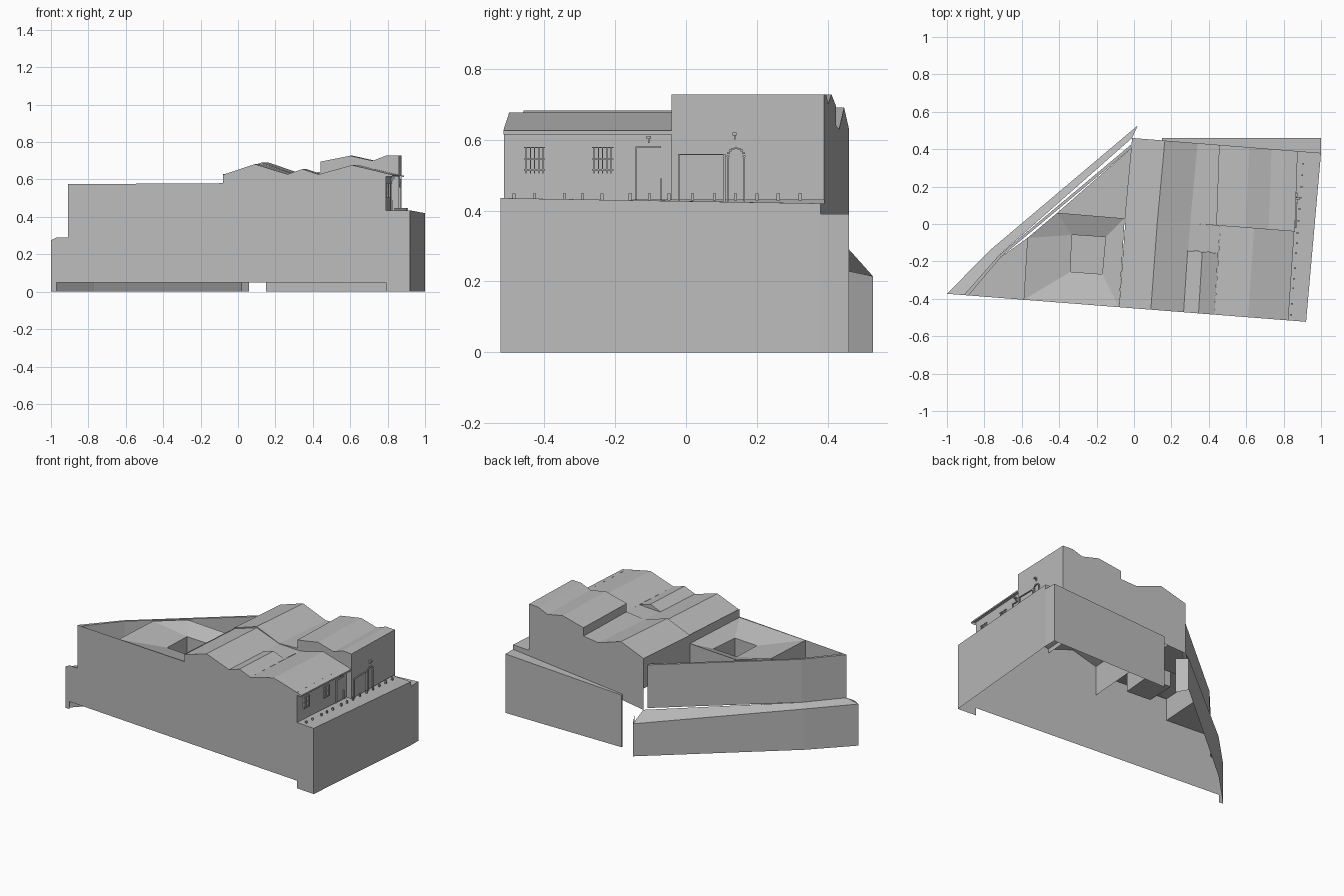
import bpy, bmesh, math
from mathutils import Vector

old = bpy.data.objects.get("Cube")
if old:
    bpy.data.objects.remove(old, do_unlink=True)

mat = bpy.data.materials.new("plaster_grey")
mat.use_nodes = True
GREY = (0.5, 0.5, 0.5, 1)
mat.diffuse_color = GREY
mat.node_tree.nodes["Principled BSDF"].inputs["Base Color"].default_value = GREY


def finish(name, bm):
    me = bpy.data.meshes.new(name)
    bm.to_mesh(me)
    bm.free()
    me.materials.append(mat)
    ob = bpy.data.objects.new(name, me)
    bpy.context.collection.objects.link(ob)
    return ob


def sheet(name, polys, centre=(0.2, 0, 0), inward=False):
    """Open surface: flat faces point up, walls point away from the centre."""
    bm = bmesh.new()
    for poly in polys:
        f = bm.faces.new([bm.verts.new(p) for p in poly])
        f.normal_update()
        if abs(f.normal.z) > 0.3:
            flip = f.normal.z < 0
        else:
            away = f.calc_center_median() - Vector(centre)
            away.z = 0
            flip = (f.normal.dot(away) < 0) != inward
        if flip:
            f.normal_flip()
    bmesh.ops.remove_doubles(bm, verts=bm.verts, dist=0.0005)
    return finish(name, bm)


def strip(a, b):
    return [(a[i], a[i + 1], b[i + 1], b[i]) for i in range(len(a) - 1)]


def at(path, z):
    return [(p[0], p[1], z) for p in path]


def boxes(name, items):
    """Several small boxes in one object: (centre, size)."""
    bm = bmesh.new()
    for c, s in items:
        made = bmesh.ops.create_cube(bm, size=1)["verts"]
        for v in made:
            v.co = Vector(c) + Vector([v.co[i] * s[i] for i in range(3)])
    return finish(name, bm)


# Three nearly parallel building lines
def front_y(x): return -0.451 - 0.078 * x
def mid_y(x): return 0.026 - 0.077 * x
def north_y(x): return 0.459 - 0.079 * x


def roof_block(name, profile, ya, yb, dx, base):
    a = [(x, ya(x), z) for x, z in profile]
    b = [(x + dx, yb(x + dx), z) for x, z in profile]
    polys = strip(a, b)
    for row in (a, b):
        polys.append(row + [(row[-1][0], row[-1][1], base), (row[0][0], row[0][1], base)])
    for i in (0, -1):
        polys.append([a[i], b[i], (*b[i][:2], base), (*a[i][:2], base)])
    c = (a[0][0] + a[-1][0] + dx) / 2, (a[0][1] + b[-1][1]) / 2, 0
    return sheet(name, polys, c)


# Roofs: south gables, then north gables
south = [(-0.08, 0.625), (0.09, 0.682), (0.265, 0.628)]
small = [(0.265, 0.628), (0.345, 0.656), (0.43, 0.627)]
east = [(0.43, 0.627), (0.61, 0.677), (0.825, 0.625)]
northwest = [(-0.05, 0.63), (0.125, 0.69), (0.3, 0.63), (0.44, 0.64)]
northeast = [(0.44, 0.695), (0.6, 0.727), (0.72, 0.7), (0.79, 0.727), (0.86, 0.727)]
roof_block("south_west_roof", south, front_y, mid_y, 0.035, 0.6)
roof_block("south_small_roof", small, front_y, lambda x: -0.12 - 0.08 * x, 0.02, 0.6)
roof_block("south_east_roof", east, front_y, mid_y, 0.032, 0.615)
roof_block("north_west_roof", northwest, mid_y, north_y, 0.04, 0.6)
roof_block("north_east_roof", northeast, mid_y, north_y, 0.015, 0.43)
sheet("flat_roof_infill", [[(0.28, -0.14, 0.628), (0.45, -0.155, 0.628),
                            (0.462, -0.01, 0.628), (0.3, 0.003, 0.628)]])

# Front wall, lifted between two corner feet
front = [(-1, 0), (-1, 0.275), (-0.97, 0.29), (-0.91, 0.29), (-0.91, 0.575), (-0.08, 0.58)]
front += south + small[1:] + east[1:2] + [(0.79, 0.634), (0.79, 0.435), (0.92, 0.435),
                                          (0.92, 0), (0.79, 0), (0.79, 0.05), (-0.97, 0.05), (-0.97, 0)]
sheet("front_wall", [[(x, front_y(x), z) for x, z in front]])

# North wall of the building, above the rear terrace
north = [(-0.01, 0.29), (-0.01, 0.63), (0.165, 0.69), (0.34, 0.63), (0.455, 0.64)]
north += [(x + 0.015, z) for x, z in northeast]
north += [(0.875, 0.42), (1, 0.42), (1, 0.39)]
sheet("north_wall", [[(x, north_y(x), z) for x, z in north]])

# West wall of the building
west = [(-0.08, front_y(-0.08)), (-0.045, mid_y(-0.045)), (-0.01, 0.46)]
sheet("building_west_wall", strip(at(west, 0.43), at(west, 0.63)))

# East facade, terrace and retaining walls
facade = [(0.79, front_y(0.79)), (0.82, mid_y(0.82)), (0.86, mid_y(0.86))]
sheet("east_facade", strip(at(facade, 0.43), at(facade, 0.634)))
sheet("east_terrace", [[(0.78, front_y(0.78), 0.435), (0.92, front_y(0.92), 0.435),
                        (1, north_y(1), 0.42), (0.86, north_y(0.86), 0.42)]])
corner = (1, north_y(1))
sheet("east_wall", [[(0.92, front_y(0.92), 0), (*corner, 0),
                     (*corner, 0.42), (0.92, front_y(0.92), 0.435)]])
edge = [corner, (1, 0.46), (0.15, 0.46), (0.15, north_y(0.15))]
edge_top = [(x, y, 0.337 + 0.053 * x) for x, y in edge]
sheet("rear_terrace", strip(at(edge, 0), edge_top) + [edge_top])

# Rear boundary wall with sloping coping
outer = [(0.06, 0.455, 0.23), (0.02, 0.527, 0.215), (-0.77, -0.14, 0.27),
         (-1, front_y(-1), 0.275)]
inner = [(-0.01, 0.46), (-0.725, -0.17), (-0.91, front_y(-0.91))]
sheet("boundary_wall", strip(at(outer, 0), outer))
sheet("boundary_coping", strip(outer[1:], at(inner, 0.29)))

# Parapet: outer face, cap and inner face
para_out = [(-0.015, 0.425), *inner[1:]]
para_in = [(-0.02, 0.4), (-0.71, -0.175), (-0.885, front_y(-0.885))]
sheet("parapet_outer", strip(at(para_out, 0.29), at(para_out, 0.575))
      + strip(at(para_out, 0.575), at(para_in, 0.575)))
sheet("parapet_inner", strip(at(para_in, 0.43), at(para_in, 0.575)), inward=True)

# Courtyard roof falling to a square light well
rim = [(-0.59, front_y(-0.59)), (-0.08, front_y(-0.08)), (-0.05, 0.03),
       (-0.41, 0.06), (-0.57, -0.075)]
well = [(-0.34, -0.255), (-0.17, -0.268), (-0.152, -0.07), (-0.332, -0.058)]
R, W = at(rim, 0.575), at(well, 0.53)
sheet("courtyard_roof", [(R[0], R[1], W[1], W[0]), (R[1], R[2], W[2], W[1]),
                         (R[2], R[3], W[3], W[2]), (R[3], R[4], W[3]),
                         (R[4], R[0], W[0], W[3])])
ring = well + well[:1]
sheet("light_well", strip(at(ring, 0.41), at(ring, 0.53)) + [at(well, 0.41)],
      (-0.25, -0.16, 0), True)
sides = [rim[2], rim[3]], [rim[4], rim[0]]
sheet("courtyard_outer_walls", [q for s in sides for q in strip(at(s, 0.43), at(s, 0.575))],
      (-0.25, -0.16, 0))

# Low floors behind the parapet
sheet("west_yard", [at([rim[0], rim[4], para_in[1], para_in[2]], 0.43)])
sheet("north_yard", [at([rim[2], rim[3], para_in[0], (-0.012, 0.4)], 0.43)])


# Facade details
def face_x(y):
    return 0.79 + 0.066 * (y + 0.51) if y < -0.04 else 0.86 + 0.035 * (y + 0.04)


def plate(y, z, w, h, d=0.008):
    return ((face_x(y) + d / 2, y, z), (d, w, h))


for n, y in enumerate((-0.427, -0.235)):
    bars = [plate(y + k * 0.012, 0.542, 0.003, 0.075) for k in range(-2, 3)]
    bars += [plate(y, z, 0.06, 0.003) for z in (0.515, 0.545, 0.578)]
    boxes(f"window_grille_{n + 1}", bars)
boxes("side_door_frame", [plate(-0.14, 0.506, 0.004, 0.15), plate(-0.105, 0.58, 0.07, 0.004),
                          plate(-0.07, 0.46, 0.004, 0.06)])
boxes("main_doorway", [plate(-0.02, 0.492, 0.004, 0.135), plate(0.108, 0.492, 0.006, 0.135),
                       plate(0.045, 0.558, 0.13, 0.004)])
arch = [plate(0.141 + s * 0.023, 0.49, 0.004, 0.13) for s in (-1, 1)]
for k in range(9):
    a = math.pi * k / 8
    arch.append(plate(0.141 + 0.023 * math.cos(a), 0.553 + 0.023 * math.sin(a), 0.008, 0.005))
boxes("arched_doorway", arch)
for n, (y, z) in enumerate(((-0.105, 0.6), (0.137, 0.61))):
    boxes(f"wall_lamp_{n + 1}", [plate(y, z, 0.004, 0.02, 0.008), plate(y, z + 0.006, 0.012, 0.008, 0.02)])

# Bollards along the terrace
posts = [-0.485, -0.427, -0.343, -0.292, -0.237, -0.157, -0.103, -0.048,
         0.018, 0.08, 0.14, 0.2, 0.26, 0.322]
boxes("terrace_bollards", [((0.84 + 0.08 * (y + 0.485), y, 0.438), (0.01, 0.009, 0.02)) for y in posts])
